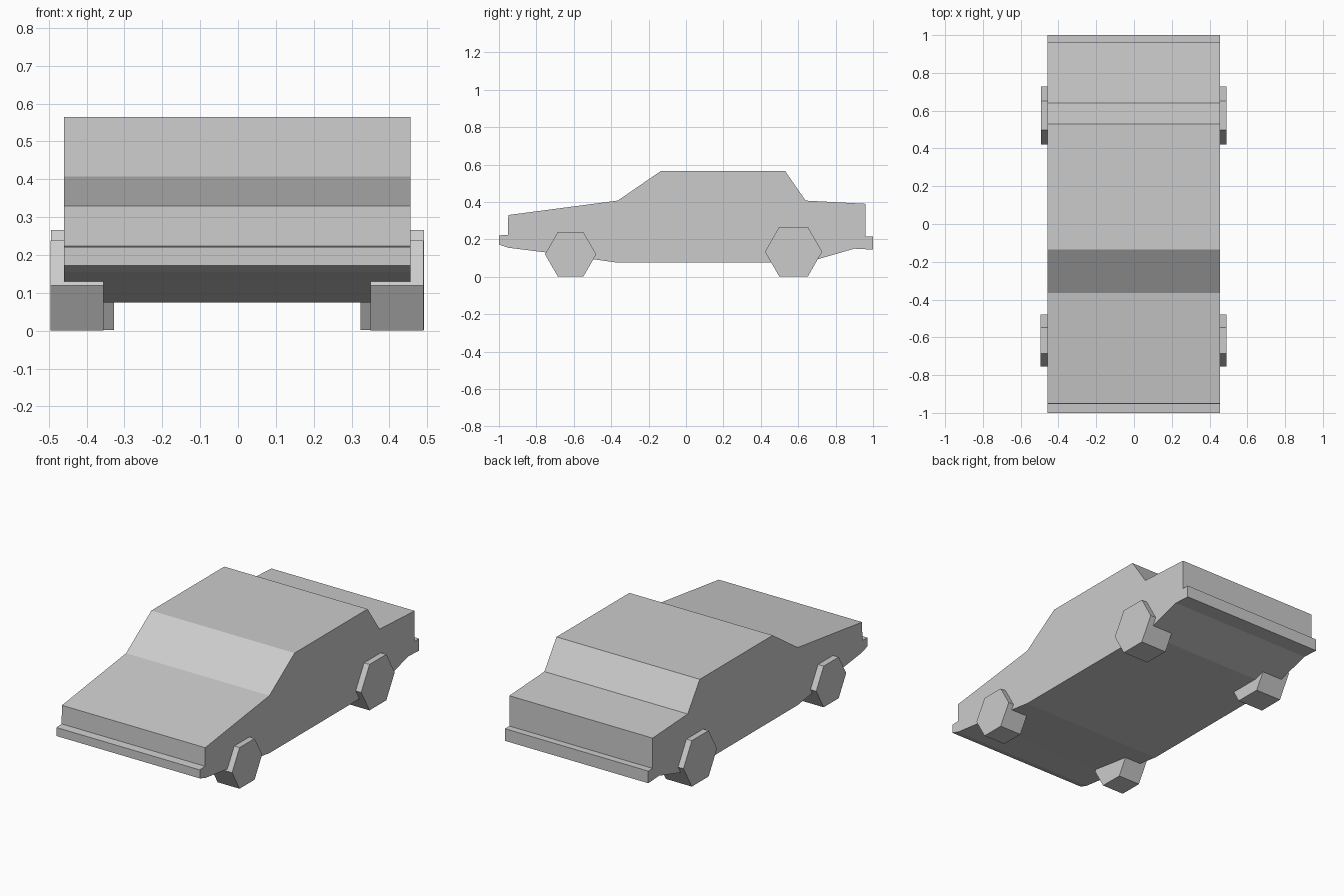
import bpy
import bmesh
from math import cos, sin, pi

if "Cube" in bpy.data.objects:
    bpy.data.objects.remove(bpy.data.objects["Cube"])

# One plain grey paint for everything
grey = bpy.data.materials.new("plain grey")
grey.use_nodes = True
grey.diffuse_color = (0.6, 0.6, 0.6, 1)
grey.node_tree.nodes["Principled BSDF"].inputs["Base Color"].default_value = grey.diffuse_color


def extrude_profile(name, profile, x_start, x_end):
    """Sweep a closed (y, z) outline along x into a flat-faced solid."""
    bm = bmesh.new()
    face = bm.faces.new([bm.verts.new((x_start, y, z)) for y, z in profile])
    swept = bmesh.ops.extrude_face_region(bm, geom=[face])["geom"]
    for item in swept:
        if isinstance(item, bmesh.types.BMVert):
            item.co.x = x_end
    bmesh.ops.recalc_face_normals(bm, faces=bm.faces)
    mesh = bpy.data.meshes.new(name)
    bm.to_mesh(mesh)
    bm.free()
    mesh.materials.append(grey)
    obj = bpy.data.objects.new(name, mesh)
    bpy.context.collection.objects.link(obj)
    return obj


# Car body: hood, windscreen, roof, trunk, rear bumper, underside, front bumper
roofline = [(-0.95, 0.33), (-0.365, 0.407), (-0.135, 0.565), (0.53, 0.565),
            (0.64, 0.407), (0.96, 0.39)]
rear_bumper = [(0.96, 0.215), (1.0, 0.215), (1.0, 0.145), (0.90, 0.15)]
underside = [(0.64, 0.075), (-0.365, 0.075), (-0.75, 0.13), (-0.95, 0.155)]
front_bumper = [(-1.0, 0.172), (-1.0, 0.221), (-0.953, 0.224)]
extrude_profile("car_body", roofline + rear_bumper + underside + front_bumper,
                -0.459, 0.456)


# Six-sided wheels
def add_wheel(name, y, z, radius, x_inner, x_outer):
    hexagon = [(y + radius * cos(i * pi / 3), z + radius * sin(i * pi / 3))
               for i in range(6)]
    extrude_profile(name, hexagon, x_inner, x_outer)


for side, sign in (("left", 1), ("right", -1)):
    # The right wheels sit a touch further out
    shift = -0.005 if sign < 0 else 0
    add_wheel("front_wheel_" + side, -0.617, 0.12, 0.137,
              sign * 0.35 + shift, sign * 0.49 + shift)
    add_wheel("rear_wheel_" + side, 0.575, 0.134, 0.153,
              sign * 0.323 + shift, sign * 0.491 + shift / 2)
